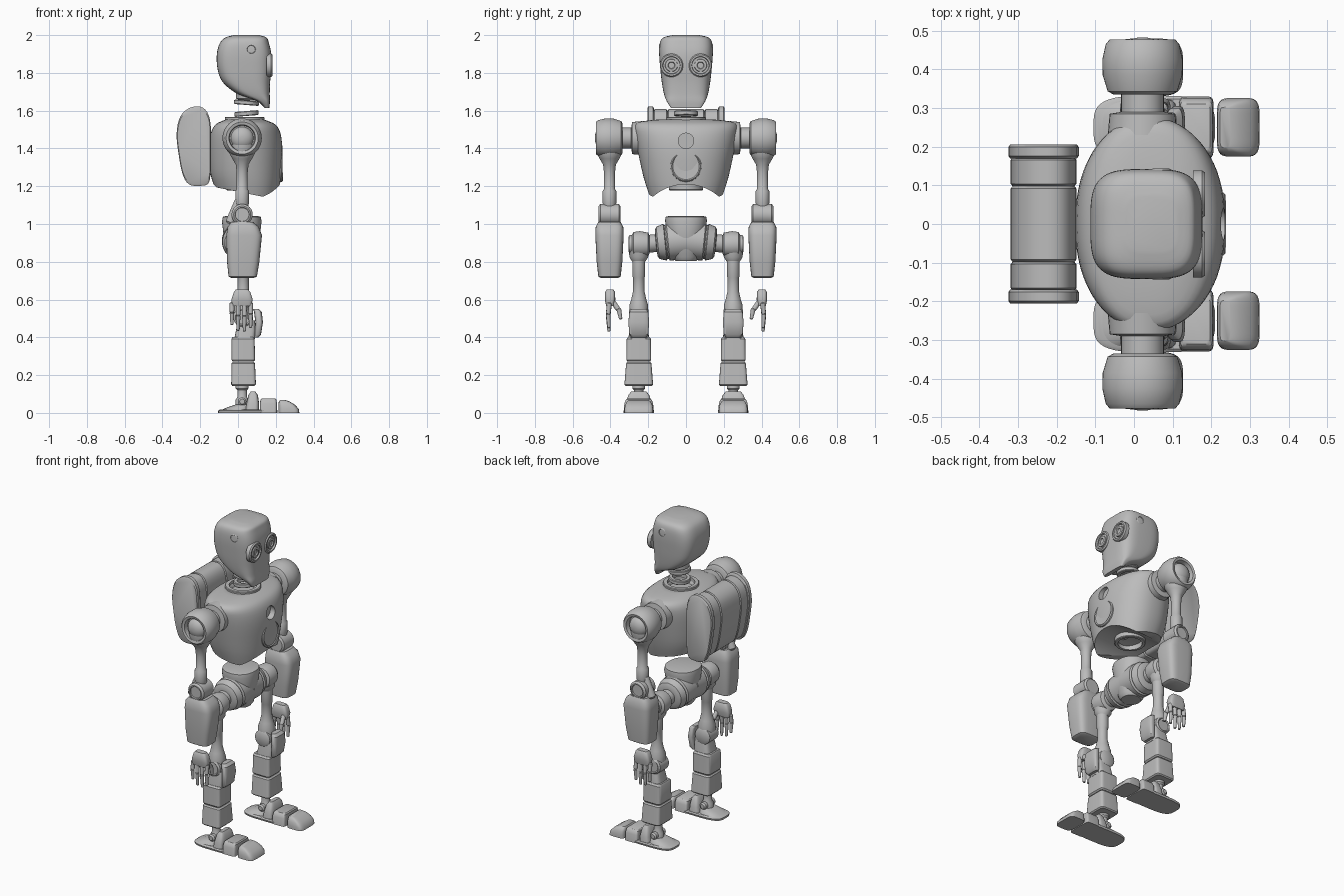
import bpy, bmesh, math
from mathutils import Vector

cube = bpy.data.objects.get("Cube")
if cube:
    bpy.data.objects.remove(cube, do_unlink=True)

grey = bpy.data.materials.new("plain_grey")
grey.use_nodes = True
GREY = (0.5, 0.5, 0.5, 1)
grey.diffuse_color = GREY
grey.node_tree.nodes["Principled BSDF"].inputs["Base Color"].default_value = GREY


def finish(name, bm, mirror=False):
    """Turn a bmesh into a smooth shaded object, optionally mirrored left to right."""
    bmesh.ops.recalc_face_normals(bm, faces=bm.faces[:])
    mesh = bpy.data.meshes.new(name)
    bm.to_mesh(mesh)
    bm.free()
    mesh.materials.append(grey)
    ob = bpy.data.objects.new(name, mesh)
    bpy.context.collection.objects.link(ob)
    shade(ob)
    if mirror:
        mod = ob.modifiers.new("mirror", 'MIRROR')
        mod.use_axis = (False, True, False)
    return ob


def shade(ob):
    bpy.ops.object.select_all(action='DESELECT')
    ob.select_set(True)
    bpy.context.view_layer.objects.active = ob
    bpy.ops.object.shade_smooth_by_angle(angle=math.radians(35))


def curve_through(points, steps, closed=False):
    """Smooth curve through tuples of any length."""
    n = len(points)
    pick = (lambda i: points[i % n]) if closed else (lambda i: points[max(0, min(n - 1, i))])
    out = []
    for i in range(n if closed else n - 1):
        for s in range(steps):
            t = s / steps
            out.append(tuple(
                0.5 * (2 * b + (c - a) * t + (2 * a - 5 * b + 4 * c - d) * t * t
                       + (3 * b - a - 3 * c + d) * t ** 3)
                for a, b, c, d in zip(pick(i - 1), pick(i), pick(i + 1), pick(i + 2))))
    return out if closed else out + [points[-1]]


def bridge(bm, rings):
    n = len(rings[0])
    for a, b in zip(rings, rings[1:]):
        for i in range(n):
            j = (i + 1) % n
            bm.faces.new((a[i], a[j], b[j], b[i]))
    bm.faces.new(rings[0][::-1])
    bm.faces.new(rings[-1])


def loft(name, sections, y=0, power=4, mirror=False, steps=1, tilt=None, segs=40):
    """Stack rounded-square sections given as (z, back x, front x, half width)."""
    bm = bmesh.new()
    rings = []
    for z, x0, x1, w in (curve_through(sections, steps) if steps > 1 else sections):
        ring = []
        for k in range(segs):
            a = math.tau * k / segs
            c, s = math.cos(a), math.sin(a)
            px = math.copysign(abs(c) ** (2 / power), c)
            py = math.copysign(abs(s) ** (2 / power), s)
            x = (x0 + x1) / 2 + px * (x1 - x0) / 2
            ring.append(bm.verts.new((x, y + py * w, z + (tilt(x, z) if tilt else 0))))
        rings.append(ring)
    bridge(bm, rings)
    return finish(name, bm, mirror)


def lathe(name, profile, origin, axis=(0, 0, 1), mirror=False, segs=32):
    """Revolve (radius, distance) points about an axis."""
    bm = bmesh.new()
    q = Vector(axis).to_track_quat('Z', 'Y')
    rings = []
    for r, t in profile:
        rings.append([bm.verts.new(Vector(origin) + q @ Vector(
            (r * math.cos(math.tau * k / segs), r * math.sin(math.tau * k / segs), t)))
            for k in range(segs)])
    bridge(bm, rings)
    return finish(name, bm, mirror)


def rod(name, start, end, r0, r1, mirror=True):
    d = Vector(end) - Vector(start)
    n = d.length
    profile = [(r0 * 0.6, 0), (r0, r0 * 0.4), (r1, n - r1 * 0.4), (r1 * 0.6, n)]
    return lathe(name, profile, start, d, mirror, 20)


def ring_part(name, centre, radius, thick, height, axis=(0, 0, 1)):
    """Open band with a rectangular section."""
    bm = bmesh.new()
    q = Vector(axis).to_track_quat('Z', 'Y')
    h, inner, e = height / 2, radius - thick, 0.004
    section = [(inner, -h), (radius - e, -h), (radius, e - h),
               (radius, h - e), (radius - e, h), (inner, h)]
    n, m = 40, len(section)
    v = [[bm.verts.new(Vector(centre) + q @ Vector(
        (r * math.cos(math.tau * k / n), r * math.sin(math.tau * k / n), t)))
        for r, t in section] for k in range(n)]
    for k in range(n):
        for i in range(m):
            a, b = v[k], v[(k + 1) % n]
            bm.faces.new((a[i], a[(i + 1) % m], b[(i + 1) % m], b[i]))
    return finish(name, bm)


# Head: skull tapering to a forward chin
loft("head", [(1.615, .14, .166, .08), (1.65, .10, .169, .102), (1.69, -.005, .168, .117),
              (1.75, -.08, .170, .128), (1.82, -.108, .176, .136), (1.90, -.112, .176, .142),
              (1.96, -.095, .163, .138), (1.988, -.065, .15, .118), (2.0, -.02, .11, .07)],
     power=3.6, steps=4, segs=56)
lathe("eye", [(.062, 0), (.062, .024), (.056, .031), (.047, .031), (.044, .021), (.034, .021),
              (.032, .029), (.019, .031), (.016, .024), (.004, .024)],
      (.152, .077, 1.84), (1, 0, 0), True)
lathe("temple_disc", [(.027, 0), (.027, .01), (.022, .013), (.02, .010), (.002, .010)],
      (.07, .13, 1.925), (0, 1, 0), True)

# Neck: loose stack of bands
lathe("neck_socket", [(.05, -.03), (.065, -.02), (.065, .015), (.055, .02)], (.055, 0, 1.685))
ring_part("upper_neck_ring", (.045, 0, 1.642), .066, .022, .024, (.08, 0, 1))
ring_part("lower_neck_ring", (.045, 0, 1.585), .064, .022, .026, (-.08, 0, 1))
ring_part("neck_collar", (.035, 0, 1.556), .105, .025, .022)

# Torso: domed shell with a slanted lower rim
torso = loft("torso", [(1.165, -.125, .208, .197), (1.25, -.145, .226, .225),
                       (1.38, -.152, .236, .254), (1.47, -.146, .228, .271),
                       (1.52, -.125, .205, .272), (1.543, -.09, .165, .235),
                       (1.554, -.05, .12, .10), (1.53, -.035, .105, .07)],
             power=2.3, steps=3, segs=64,
             tilt=lambda x, z: -.2 * (x - .03) * max(0, (1.3 - z) / .135))
cutters = [lathe("arch_cutter", [(.266, 0), (.266, 1)], (-.5, 0, .944), (1, 0, 0), segs=96),
           lathe("chest_cutter", [(.041, 0), (.041, .2)], (.20, 0, 1.44), (1, 0, 0))]
for cutter in cutters:
    cutter.hide_render = True
    mod = torso.modifiers.new("cut", 'BOOLEAN')
    mod.operation, mod.solver, mod.object = 'DIFFERENCE', 'EXACT', cutter
    bpy.context.view_layer.objects.active = torso
    bpy.ops.object.modifier_apply(modifier=mod.name)
    bpy.data.objects.remove(cutter, do_unlink=True)
shade(torso)
lathe("belly_port", [(.10, 0), (.084, .12), (.082, .18), (.076, .186), (.07, .181), (.002, .178)],
      (.05, 0, 1.30), (1, 0, .03))
ring_part("waist_socket", (.03, 0, 1.195), .09, .02, .035)

# Backpack: rolled profile split into bands
pack = curve_through([(-.15, 1.23), (-.143, 1.40), (-.148, 1.55), (-.185, 1.615), (-.25, 1.617),
                      (-.305, 1.57), (-.325, 1.48), (-.316, 1.38), (-.295, 1.27),
                      (-.262, 1.212), (-.20, 1.202)], 4, True)


def pack_band(name, y0, y1, size, mirror):
    bm = bmesh.new()
    e, rings = .006, []
    for y, s in ((y0, size - .05), (y0 + e, size), (y1 - e, size), (y1, size - .05)):
        rings.append([bm.verts.new((-.235 + (x + .235) * s, y, 1.41 + (z - 1.41) * s))
                      for x, z in pack])
    bridge(bm, rings)
    return finish(name, bm, mirror)


pack_band("backpack_centre", -.098, .098, .93, False)
pack_band("backpack_side_band", .098, .172, .93, True)
pack_band("backpack_end_cap", .17, .205, 1, True)

# Arms
AX, AY = .022, .405
lathe("shoulder_axle", [(.09, 0), (.085, .055), (.055, .06), (.055, .13)],
      (AX, .23, 1.455), (0, 1, 0), True)
lathe("shoulder_housing", [(.075, 0), (.09, .008), (.103, .05), (.104, .09), (.095, .13),
                           (.085, .142), (.07, .138), (.066, .11), (.01, .11)],
      (AX, .335, 1.455), (0, 1, 0), True, 48)
lathe("shoulder_ball", [(.06 * math.cos(a * .157), .04 * math.sin(a * .157)) for a in range(10)],
      (AX, .443, 1.455), (0, 1, 0), True)
lathe("upper_arm", [(.032, 1.09), (.036, 1.11), (.036, 1.175), (.029, 1.185), (.029, 1.27),
                    (.034, 1.315), (.052, 1.345), (.068, 1.375), (.07, 1.42)],
      (AX, AY, 0), mirror=True)
lathe("elbow_joint", [(.045, 0), (.056, .008), (.056, .105), (.045, .115), (.038, .115),
                      (.036, .108), (.002, .108)], (AX, .348, 1.05), (0, 1, 0), True)
rod("elbow_strut", (.005, AY, 1.13), (-.045, AY, 1.0), .02, .025)
loft("forearm", [(.715, -.035, .085, .048), (.722, -.05, .10, .059), (.80, -.058, .113, .068),
                 (.94, -.062, .127, .075), (.985, -.055, .11, .073), (1.01, -.035, .08, .060)],
     AY, 4, True)

# Hands
loft("palm", [(.565, -.03, .07, .020), (.60, -.035, .078, .028), (.64, -.022, .065, .026),
              (.652, -.012, .055, .018)], .402, 4, True)
for i, length in enumerate((.105, .135, .14, .12)):
    x = -.032 + i * .033
    rod("finger_base", (x, .405, .585), (x, .412, .58 - length * .5), .013, .012)
    rod("finger_tip", (x, .412, .585 - length * .5), (x, .408, .57 - length), .012, .008)
rod("thumb_base", (.05, .395, .60), (.058, .357, .545), .014, .013)
rod("thumb_tip", (.058, .357, .555), (.06, .345, .495), .013, .009)

# Pelvis and hips
loft("pelvis_core", [(.805, -.035, .08, .055), (.825, -.05, .095, .068), (.93, -.075, .115, .092),
                     (1.015, -.085, .125, .111), (1.038, -.08, .12, .108), (1.043, -.06, .10, .085)],
     0, 2.2)
lathe("pelvis_side", [(.10, 0), (.10, .095), (.09, .102), (.09, .108), (.098, .112),
                      (.085, .15), (.07, .158), (.047, .16), (.047, .22)],
      (.015, 0, .915), (0, 1, -.1), True)
lathe("hip_joint", [(.045, 0), (.062, .008), (.07, .05), (.066, .085), (.05, .095), (.048, .11),
                    (.03, .113)], (.022, .192, .892), (0, 1, 0), True)
lathe("hip_cone", [(.034, .80), (.05, .825), (.052, .88)], (.025, .25, 0), mirror=True)

# Legs
LX, LY = .028, .25
lathe("thigh", [(.05, .53), (.05, .57), (.04, .60), (.03, .645), (.03, .715), (.034, .725),
                (.034, .81)], (LX, LY, 0), mirror=True)
lathe("knee_joint", [(.04, 0), (.052, .008), (.052, .095), (.042, .103), (.036, .098), (.002, .098)],
      (LX, .198, .505), (0, 1, 0), True)
loft("knee_pad", [(.40, .085, .108, .04), (.415, .088, .122, .05), (.48, .092, .132, .055),
                  (.535, .085, .126, .05), (.55, .08, .11, .038)], LY, 3.5, True)
loft("knee_bracket", [(.39, -.02, .09, .055), (.44, -.01, .095, .05), (.49, .0, .09, .042)],
     LY, 4, True)
loft("upper_shin", [(.272, -.028, .082, .060), (.28, -.034, .09, .066), (.392, -.034, .088, .064),
                    (.402, -.028, .08, .056)], LY, 8, True)
loft("lower_shin", [(.143, -.03, .088, .070), (.15, -.036, .095, .076), (.262, -.034, .09, .067),
                    (.27, -.028, .082, .060)], LY, 8, True)
lathe("ankle", [(.036, .02), (.034, .07), (.025, .085), (.025, .12), (.034, .13), (.034, .15)],
      (.022, LY, 0), mirror=True)
rod("ankle_pin", (.022, .195, .06), (.022, .305, .06), .022, .022)

# Feet
loft("sole", [(0, -.105, .21, .078), (.012, -.105, .21, .082), (.018, -.095, .205, .074)],
     LY, 3.5, True)
loft("heel", [(.012, -.095, .06, .072), (.028, -.06, .06, .06), (.045, -.01, .06, .045)],
     LY, 2.6, True)
loft("instep", [(0, .035, .112, .074), (.05, .045, .112, .07), (.095, .055, .105, .055),
                (.113, .068, .092, .04)], LY, 4, True)
loft("midfoot", [(0, .116, .206, .080), (.05, .116, .206, .076), (.07, .119, .203, .068),
                 (.076, .125, .197, .06)], LY, 9, True)
loft("toe_cap", [(0, .214, .325, .076), (.02, .214, .322, .076), (.042, .214, .303, .072),
                 (.06, .216, .274, .063), (.068, .222, .25, .052)], LY, 5, True)
